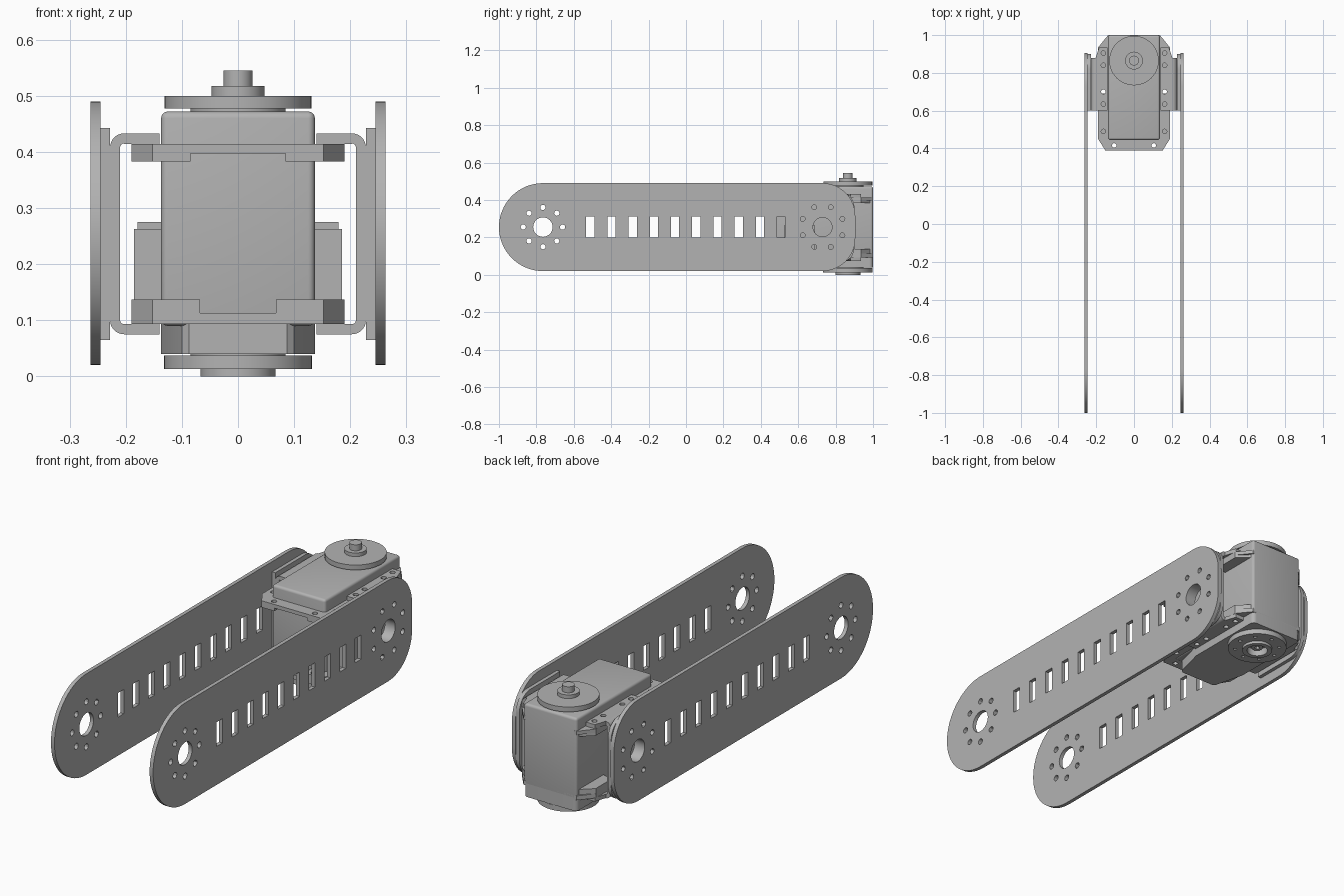
import bpy, bmesh, math
from mathutils import Matrix

if "Cube" in bpy.data.objects:
    bpy.data.objects.remove(bpy.data.objects["Cube"])

grey = bpy.data.materials.new("plain grey")
grey.use_nodes = True
GREY = (0.45, 0.45, 0.45, 1)
grey.diffuse_color = GREY
grey.node_tree.nodes["Principled BSDF"].inputs["Base Color"].default_value = GREY

# Which model axis the outline's u, v and thickness run along
AXES = {
    "XY": Matrix(((1, 0, 0), (0, 1, 0), (0, 0, 1))),
    "YZ": Matrix(((0, 0, 1), (1, 0, 0), (0, 1, 0))),
    "XZ": Matrix(((1, 0, 0), (0, 0, -1), (0, 1, 0))),
}


def finish(name, mesh, smooth=True):
    mesh.materials.clear()
    mesh.materials.append(grey)
    ob = bpy.data.objects.new(name, mesh)
    bpy.context.collection.objects.link(ob)
    if smooth:
        bpy.ops.object.select_all(action='DESELECT')
        ob.select_set(True)
        bpy.context.view_layer.objects.active = ob
        bpy.ops.object.shade_smooth_by_angle(angle=math.radians(30))
    return ob


def slab(name, plane, lo, hi, *loops):
    """Flat part: first loop is the outline, the others are holes."""
    curve = bpy.data.curves.new(name, 'CURVE')
    curve.dimensions = '2D'
    curve.fill_mode = 'BOTH'
    curve.extrude = (hi - lo) / 2
    for loop in loops:
        sp = curve.splines.new('POLY')
        sp.points.add(len(loop) - 1)
        for p, (u, v) in zip(sp.points, loop):
            p.co = (u, v, 0, 1)
        sp.use_cyclic_u = True
    tmp = bpy.data.objects.new("tmp", curve)
    bpy.context.collection.objects.link(tmp)
    dg = bpy.context.evaluated_depsgraph_get()
    mesh = bpy.data.meshes.new_from_object(tmp.evaluated_get(dg))
    bpy.data.objects.remove(tmp)
    bm = bmesh.new()
    bm.from_mesh(mesh)
    bmesh.ops.remove_doubles(bm, verts=bm.verts, dist=1e-5)
    mid = (lo + hi) / 2 * (-1 if plane == "XZ" else 1)
    for v in bm.verts:
        v.co.z += mid
        v.co = AXES[plane] @ v.co
    bmesh.ops.recalc_face_normals(bm, faces=bm.faces)
    bm.to_mesh(mesh)
    bm.free()
    return finish(name, mesh)


def arc(u, v, r, a0, a1, n=12):
    return [(u + r * math.cos(math.radians(a0 + (a1 - a0) * i / n)),
             v + r * math.sin(math.radians(a0 + (a1 - a0) * i / n))) for i in range(n + 1)]


def circle(u, v, r, n=32):
    return arc(u, v, r, 0, 360, n)[:-1]


def bolt_circle(u, v, ring, r, turn=0, count=8):
    return [circle(*p, r, 12) for p in arc(u, v, ring, turn, turn + 360, count)[:-1]]


def rect(u0, u1, v0, v1):
    return [(u0, v0), (u1, v0), (u1, v1), (u0, v1)]


def mirrored(half):
    """Close a right-hand outline with its mirror image."""
    return half + [(-x, y) for x, y in reversed(half)]


def box(name, x0, x1, y0, y1, z0, z1, bevel=0.0):
    bm = bmesh.new()
    bmesh.ops.create_cube(bm, size=1)
    for v in bm.verts:
        v.co = ((x0 + x1) / 2 + v.co.x * (x1 - x0), (y0 + y1) / 2 + v.co.y * (y1 - y0),
                (z0 + z1) / 2 + v.co.z * (z1 - z0))
    if bevel:
        bmesh.ops.bevel(bm, geom=bm.edges[:], offset=bevel, segments=4, profile=0.5, affect='EDGES')
    mesh = bpy.data.meshes.new(name)
    bm.to_mesh(mesh)
    bm.free()
    return finish(name, mesh)


def span(s, a, b):
    return sorted((s * a, s * b))


MID = 0.255      # height of the arm centre line
PIVOT = 0.73     # bracket hole position along the arm
FAR = -0.765     # free end hole position
HORN = 0.865     # servo shaft position

# Side arms with pivot holes, bolt circles and a row of slots
outline = (arc(FAR, MID, 0.235, 90, 270, 32) + arc(0.73, 0.195, 0.175, -90, 0)
           + arc(0.73, 0.315, 0.175, 0, 90))
slots = [rect(y - 0.022, y + 0.022, 0.199, 0.312) for y in (-0.512 + 0.1134 * i for i in range(10))]
far_holes = [circle(FAR, MID, 0.052)] + bolt_circle(FAR, MID, 0.105, 0.014)
hub_holes = [circle(PIVOT, MID, 0.051)] + bolt_circle(PIVOT, MID, 0.115, 0.013, 22.5)

EAR_HOLES = (0.905, 0.84, 0.70, 0.635)
for s, side in ((1, "left"), (-1, "right")):
    slab(side + "_arm", "YZ", *span(s, 0.245, 0.263), outline, *slots, *far_holes, *hub_holes)

    # Bracket: outer pad, web, two bends and two flanges
    pad = arc(0.82, 0.145, 0.08, -90, 0) + arc(0.82, 0.363, 0.08, 0, 90) + [(0.6, 0.443), (0.6, 0.065)]
    slab(side + "_bracket_pad", "YZ", *span(s, 0.228, 0.245), pad, *hub_holes)
    slab(side + "_bracket_web", "YZ", *span(s, 0.21, 0.228), rect(0.6, 0.88, 0.1, 0.408), *hub_holes)
    for z0, z1, d, level in ((0.414, 0.433, 1, "upper"), (0.075, 0.093, -1, "lower")):
        zc = 0.408 if d > 0 else 0.1
        bend = arc(0.203, zc, 0.025, 0, 90 * d, 8) + arc(0.203, zc, 0.007, 90 * d, 0, 8)
        slab(f"{side}_{level}_bend", "XZ", 0.6, 0.88, [(s * x, z) for x, z in bend])
        flange = [(0.14, 0.6), (0.203, 0.6), (0.203, 0.88), (0.185, 0.935), (0.14, 0.935)]
        slab(f"{side}_{level}_flange", "XY", z0, z1, [(s * x, y) for x, y in flange],
             *[circle(s * 0.162, y, 0.012, 16) for y in EAR_HOLES])

    # Side connector housings on the servo
    box(side + "_connector", *span(s, 0.13, 0.185), 0.525, 0.69, 0.093, 0.263)
    box(side + "_connector_cap", *span(s, 0.13, 0.179), 0.535, 0.68, 0.26, 0.275)

# Servo case
box("servo_body", -0.137, 0.137, 0.445, 1.0, 0.09, 0.472, 0.012)
lower = mirrored([(0.087, 0.445), (0.1, 0.455), (0.137, 0.6)] + arc(0.117, 0.98, 0.02, 0, 90, 5))
slab("servo_lower_case", "XY", 0.04, 0.1, lower)

# Mounting ears with lug layers notched at the front
corner = [(0.152, 0.39), (0.19, 0.45), (0.19, 0.935), (0.137, 1.0)]
ear_holes = [circle(s * x, y, 0.012, 16) for s in (1, -1)
             for x, y in [(0.162, y) for y in EAR_HOLES + (0.49,)] + [(0.105, 0.416)]]
for level, z0, z1, l0, l1, notch in (("upper", 0.397, 0.414, 0.383, 0.397, 0.085),
                                     ("lower", 0.093, 0.113, 0.113, 0.137, 0.068)):
    slab(level + "_ear", "XY", z0, z1, mirrored(corner), *ear_holes)
    lug = mirrored([(notch, 0.46), (notch, 0.39)] + corner[:2] + [(0.19, 0.54), (0.13, 0.54)])
    slab(level + "_front_lugs", "XY", l0, l1, lug, *[circle(s * 0.105, 0.416, 0.018, 16) for s in (1, -1)])
    for s, side in ((1, "left"), (-1, "right")):
        rear = [(0.13, 0.8), (0.19, 0.82), (0.19, 0.935), (0.13, 0.99)]
        slab(f"{side}_{level}_rear_lug", "XY", l0, l1, [(s * x, y) for x, y in rear])

# Top horn stack
for name, z0, z1, r in (("horn_neck", 0.465, 0.478, 0.085), ("horn_disc", 0.477, 0.5, 0.131),
                        ("horn_hub", 0.5, 0.517, 0.047), ("horn_shaft", 0.517, 0.545, 0.026)):
    slab(name, "XY", z0, z1, circle(0, HORN, r, 48))

# Bottom idler disc with a recessed screw
slab("idler_disc", "XY", 0.013, 0.037, circle(0, HORN, 0.132, 48), circle(0, HORN, 0.046),
     *bolt_circle(0, HORN, 0.1, 0.008))
slab("idler_rim", "XY", 0, 0.013, circle(0, HORN, 0.067, 48), circle(0, HORN, 0.046))
slab("idler_neck", "XY", 0.034, 0.045, circle(0, HORN, 0.085, 48))
slab("idler_screw", "XY", 0.015, 0.036, circle(0, HORN, 0.026), circle(0, HORN, 0.012, 6))
